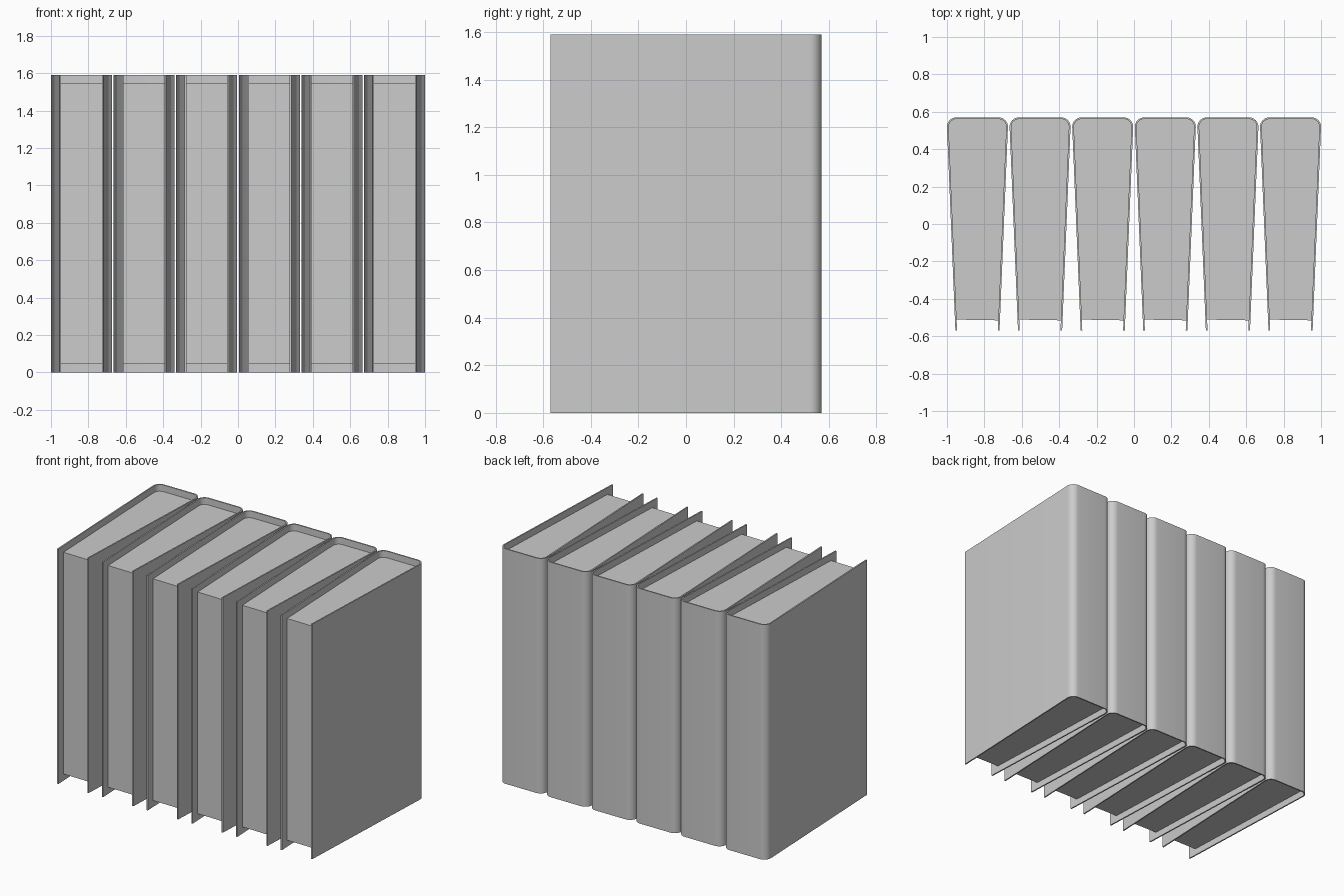
import bpy, bmesh, math

cube = bpy.data.objects.get("Cube")
if cube:
    bpy.data.objects.remove(cube)

COUNT, PITCH = 6, 0.3348
HEIGHT, MARGIN, THICK = 1.59, 0.045, 0.009
BACK, FRONT, PAGE_FRONT = 0.57, -0.57, -0.515
HALF_BACK, HALF_FRONT, RADIUS = 0.163, 0.118, 0.05

grey = bpy.data.materials.new("plain grey")
grey.use_nodes = True
colour = (0.6, 0.6, 0.6, 1)
grey.diffuse_color = colour
grey.node_tree.nodes["Principled BSDF"].inputs["Base Color"].default_value = colour


def outline(inset, front, half_front):
    """Half-open U around the spine, from the left board to the right board."""
    half, radius = HALF_BACK - inset, RADIUS - inset
    corner = [(half - radius + radius * math.cos(a), BACK - inset - radius + radius * math.sin(a))
              for a in (math.radians(90 * i / 8) for i in range(9))]
    side = [(half_front - inset, front)] + corner
    return side + [(-x, y) for x, y in reversed(side)]


def finish(bm, name, x):
    bmesh.ops.recalc_face_normals(bm, faces=bm.faces)
    mesh = bpy.data.meshes.new(name)
    bm.to_mesh(mesh)
    bm.free()
    mesh.materials.append(grey)
    obj = bpy.data.objects.new(name, mesh)
    obj.location.x = x
    bpy.context.collection.objects.link(obj)
    bpy.ops.object.select_all(action="DESELECT")
    obj.select_set(True)
    bpy.context.view_layer.objects.active = obj
    bpy.ops.object.shade_smooth_by_angle(angle=math.radians(35))


def extrude_face(bm, points, z0, z1):
    face = bm.faces.new([bm.verts.new((x, y, z0)) for x, y in points])
    grown = bmesh.ops.extrude_face_region(bm, geom=[face])["geom"]
    bmesh.ops.translate(bm, vec=(0, 0, z1 - z0),
                        verts=[v for v in grown if isinstance(v, bmesh.types.BMVert)])


# Wrapped cover: two tapering boards joined by a rounded spine
def cover(number, x):
    outer = outline(0, FRONT, HALF_FRONT)
    inner = outline(THICK, FRONT, HALF_FRONT)
    bm = bmesh.new()
    extrude_face(bm, outer + inner[::-1], 0, HEIGHT)
    finish(bm, f"cover_{number}", x)


# Page block, set back from the cover edges at the top, bottom and front
def pages(number, x):
    slope = (HALF_BACK - HALF_FRONT) / (BACK - RADIUS - FRONT)
    half_front = HALF_FRONT + slope * (PAGE_FRONT - FRONT)
    shape = outline(THICK * 0.9, PAGE_FRONT, half_front)
    shape[-1] = (shape[-1][0], PAGE_FRONT + 0.004)
    bm = bmesh.new()
    extrude_face(bm, shape, MARGIN, HEIGHT - MARGIN)
    finish(bm, f"pages_{number}", x)


for i in range(COUNT):
    centre = (i - (COUNT - 1) / 2) * PITCH
    cover(i + 1, centre)
    pages(i + 1, centre)
